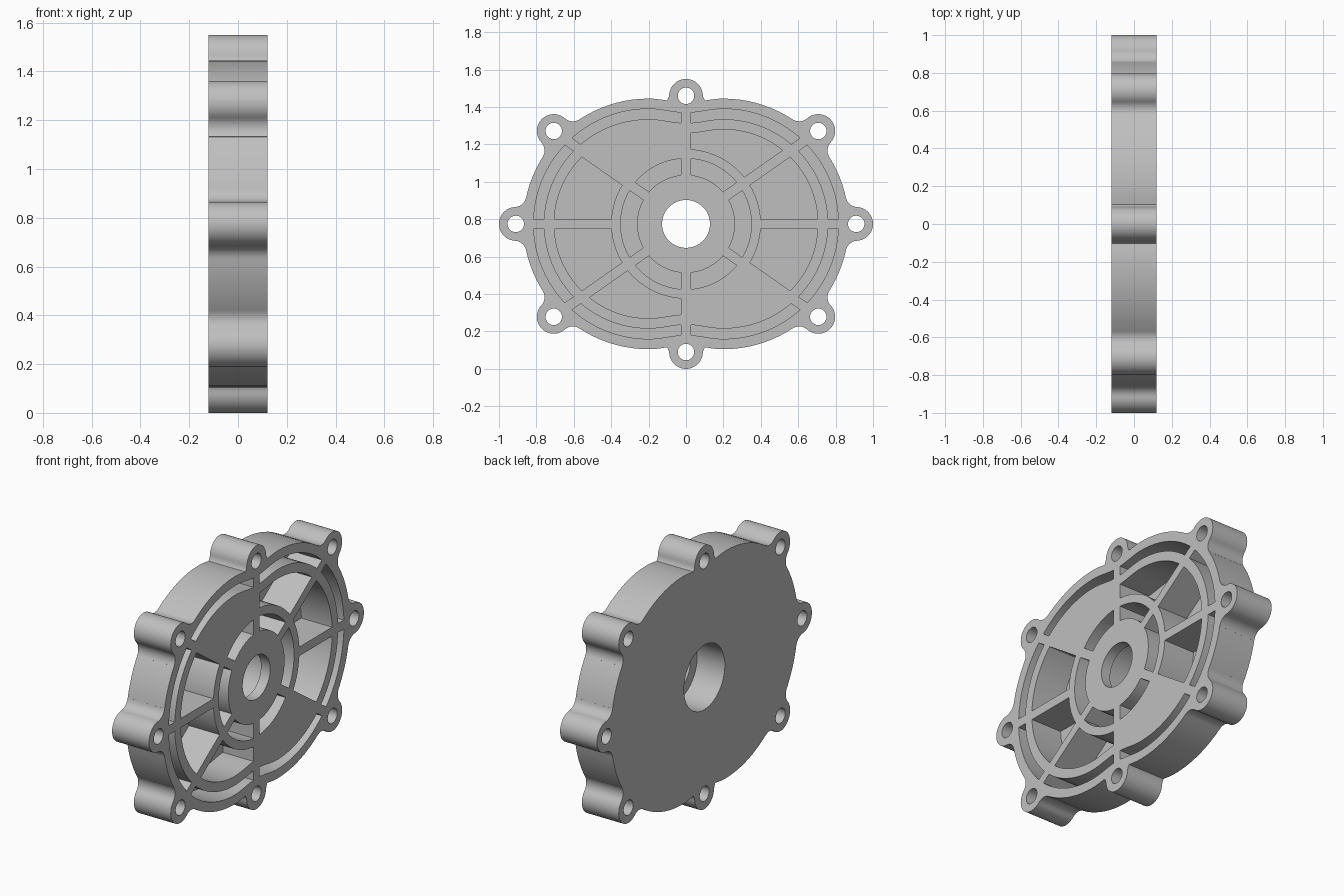
import bpy, bmesh, math
from math import sin, cos, pi, atan2, hypot, radians, acos

cube = bpy.data.objects.get("Cube")
if cube:
    bpy.data.objects.remove(cube, do_unlink=True)

HALF = 0.12          # half thickness along x
MID = 0.775          # height of the centre
FLOOR = -0.08        # pocket floor
SHIFT = 0.20         # offset of the two arc centres
BODY_R, LUG_R, FILLET = 0.67, 0.09, 0.065

grey = bpy.data.materials.new("cast_grey")
grey.use_nodes = True
grey.diffuse_color = (0.52, 0.52, 0.52, 1)
grey.node_tree.nodes["Principled BSDF"].inputs["Base Color"].default_value = (0.52, 0.52, 0.52, 1)


def prism(name, points, x0, x1):
    """Extrude a closed (y, z) outline along x."""
    bm = bmesh.new()
    face = bm.faces.new([bm.verts.new((x0, y, z + MID)) for y, z in points])
    top = bmesh.ops.extrude_face_region(bm, geom=[face])["geom"]
    bmesh.ops.translate(bm, vec=(x1 - x0, 0, 0),
                        verts=[v for v in top if isinstance(v, bmesh.types.BMVert)])
    bmesh.ops.recalc_face_normals(bm, faces=bm.faces)
    mesh = bpy.data.meshes.new(name)
    bm.to_mesh(mesh)
    bm.free()
    mesh.materials.append(grey)
    ob = bpy.data.objects.new(name, mesh)
    bpy.context.collection.objects.link(ob)
    return ob


def combine(target, tool, operation):
    """Apply a boolean and discard the tool."""
    mod = target.modifiers.new("bool", "BOOLEAN")
    mod.operation, mod.object, mod.solver = operation, tool, "EXACT"
    bpy.ops.object.select_all(action="DESELECT")
    bpy.context.view_layer.objects.active = target
    target.select_set(True)
    bpy.ops.object.modifier_apply(modifier=mod.name)
    bpy.data.objects.remove(tool, do_unlink=True)


def arc(cy, cz, r, a0, a1, n):
    return [(cy + r * cos(a0 + (a1 - a0) * i / n), cz + r * sin(a0 + (a1 - a0) * i / n))
            for i in range(n + 1)]


def circle(r, cy=0, cz=0, n=64):
    return arc(cy, cz, r, 0, 2 * pi, n)[:-1]


def oval(r):
    """Two half circles joined by slightly dipped edges."""
    half = arc(SHIFT, 0, r, -pi / 2, pi / 2, 48)
    for i in range(1, 16):
        y = SHIFT * (1 - i / 8)
        half.append((y, r - 0.0105 * (1 + cos(pi * y / SHIFT))))
    return half + [(-y, -z) for y, z in half]


def lug_outline(cy, reach, body_r, angle):
    """Round lug with concave fillets flowing into the body edge."""
    a, b = body_r + FILLET, LUG_R + FILLET
    swing = acos((a * a + reach * reach - b * b) / (2 * a * reach))
    fu, fv = a * cos(swing), a * sin(swing)
    to_lug = atan2(-fv, reach - fu)
    to_body = atan2(-fv, -fu) + 2 * pi
    side = arc(fu, fv, FILLET, to_body, to_lug + 2 * pi, 10)
    edge = atan2(fv, fu - reach)
    cap = arc(reach, 0, LUG_R, edge, -edge, 32)
    base = body_r - 0.05
    pts = [(base, side[0][1])] + side + cap[1:-1]
    pts += [(u, -v) for u, v in reversed(side)] + [(base, -side[0][1])]
    return [(cy + u * cos(angle) - v * sin(angle), u * sin(angle) + v * cos(angle))
            for u, v in pts]


def rib(start, end, angle, width=0.053):
    w = width / 2
    return [(u * cos(angle) - v * sin(angle), u * sin(angle) + v * cos(angle))
            for u, v in ((start, -w), (end, -w), (end, w), (start, w))]


# Body with eight bolt lugs
cover = prism("ribbed_cover", oval(BODY_R), -HALF, HALF)
diagonal = radians(44.4)
lugs = [(SHIFT, 0.71, BODY_R, t) for t in (0, diagonal, -diagonal)]
lugs += [(-SHIFT, 0.71, BODY_R, pi + t) for t in (0, diagonal, -diagonal)]
lugs += [(0, 0.685, 0.65, t) for t in (pi / 2, -pi / 2)]
for lug in lugs:
    combine(cover, prism("lug", lug_outline(*lug), -HALF, HALF), "UNION")

# Pocket volume: outer groove, main pockets, hub groove
pockets = prism("pockets", oval(0.615), FLOOR, 0.2)
layers = [(oval(0.56), "DIFFERENCE"), (oval(0.505), "UNION"),
          (circle(0.40), "DIFFERENCE"), (circle(0.35), "UNION"),
          (circle(0.262), "DIFFERENCE")]
for outline, operation in layers:
    x0, x1 = (FLOOR, 0.2) if operation == "UNION" else (-0.3, 0.3)
    combine(pockets, prism("layer", outline, x0, x1), operation)

# Ribs are left standing by removing them from the pocket volume
spoke = radians(35)
ribs = [(0.2, t) for t in (pi / 2, -pi / 2, spoke, -spoke, pi - spoke, pi + spoke)]
ribs += [(0.375, 0), (0.375, pi)]
for start, angle in ribs:
    combine(pockets, prism("rib", rib(start, 1.0, angle), -0.3, 0.3), "DIFFERENCE")
combine(cover, pockets, "DIFFERENCE")

# Centre bore, rear counterbore and bolt holes
combine(cover, prism("bore", circle(0.128), -0.3, 0.3), "DIFFERENCE")
combine(cover, prism("counterbore", circle(0.19), -0.3, 0.06), "DIFFERENCE")
for cy, reach, _, angle in lugs:
    hole = circle(0.044, cy + reach * cos(angle), reach * sin(angle), 32)
    combine(cover, prism("bolt_hole", hole, -0.3, 0.3), "DIFFERENCE")

bpy.ops.object.select_all(action="DESELECT")
bpy.context.view_layer.objects.active = cover
cover.select_set(True)
bpy.ops.object.shade_smooth_by_angle(angle=radians(30))
